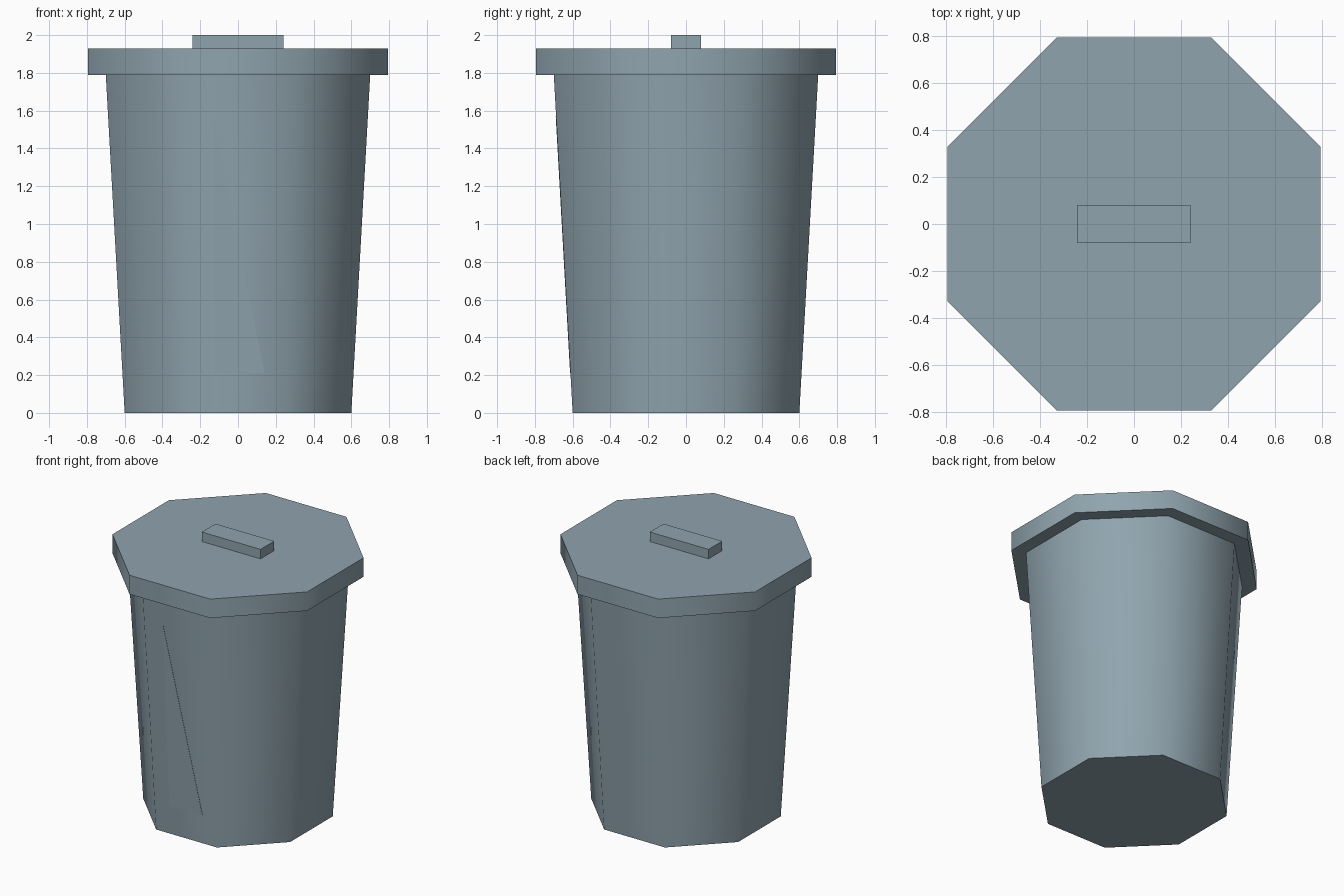
import bpy, bmesh, math

if "Cube" in bpy.data.objects:
    bpy.data.objects.remove(bpy.data.objects["Cube"])

mat = bpy.data.materials.new("blue grey")
mat.diffuse_color = (0.279, 0.371, 0.423, 1)
mat.use_nodes = True
mat.node_tree.nodes["Principled BSDF"].inputs["Base Color"].default_value = mat.diffuse_color


def finish(name, bm, smooth=False):
    bmesh.ops.recalc_face_normals(bm, faces=bm.faces)
    me = bpy.data.meshes.new(name)
    bm.to_mesh(me)
    bm.free()
    me.materials.append(mat)
    ob = bpy.data.objects.new(name, me)
    bpy.context.collection.objects.link(ob)
    if smooth:
        bpy.ops.object.select_all(action='DESELECT')
        bpy.context.view_layer.objects.active = ob
        ob.select_set(True)
        bpy.ops.object.shade_smooth_by_angle(angle=math.radians(50))
    return ob


def octagon_prism(name, z0, r0, z1, r1):
    """Eight-sided frustum; r0 and r1 are distances to the flats."""
    bm = bmesh.new()
    rings = []
    for z, r in ((z0, r0), (z1, r1)):
        R = r / math.cos(math.pi / 8)
        angles = [math.pi / 8 + i * math.pi / 4 for i in range(8)]
        rings.append([bm.verts.new((R * math.cos(a), R * math.sin(a), z)) for a in angles])
    low, high = rings
    bm.faces.new(low[::-1])
    bm.faces.new(high)
    for i in range(8):
        j = (i + 1) % 8
        bm.faces.new((low[i], low[j], high[j], high[i]))
    return finish(name, bm, True)


# Tapered body and overhanging lid
octagon_prism("bin_body", 0, 0.60, 1.79, 0.70)
octagon_prism("bin_lid", 1.79, 0.795, 1.93, 0.795)

# Handle block on the lid
bm = bmesh.new()
bmesh.ops.create_cube(bm, size=1)
bmesh.ops.scale(bm, vec=(0.48, 0.16, 0.07), verts=bm.verts)
bmesh.ops.translate(bm, vec=(0, 0, 1.965), verts=bm.verts)
finish("lid_handle", bm)

# Thin triangular plate lying on the sloping front face
bm = bmesh.new()
outer = [bm.verts.new((x, -(0.60 + 0.10 * z / 1.79) - 0.002, z))
         for x, z in ((-0.13, 0.21), (0.14, 0.21), (-0.13, 1.57))]
inner = [bm.verts.new((v.co.x, v.co.y + 0.004, v.co.z)) for v in outer]
bm.faces.new(outer)
bm.faces.new(inner[::-1])
for i in range(3):
    j = (i + 1) % 3
    bm.faces.new((outer[i], inner[i], inner[j], outer[j]))
finish("front_triangle_plate", bm)
